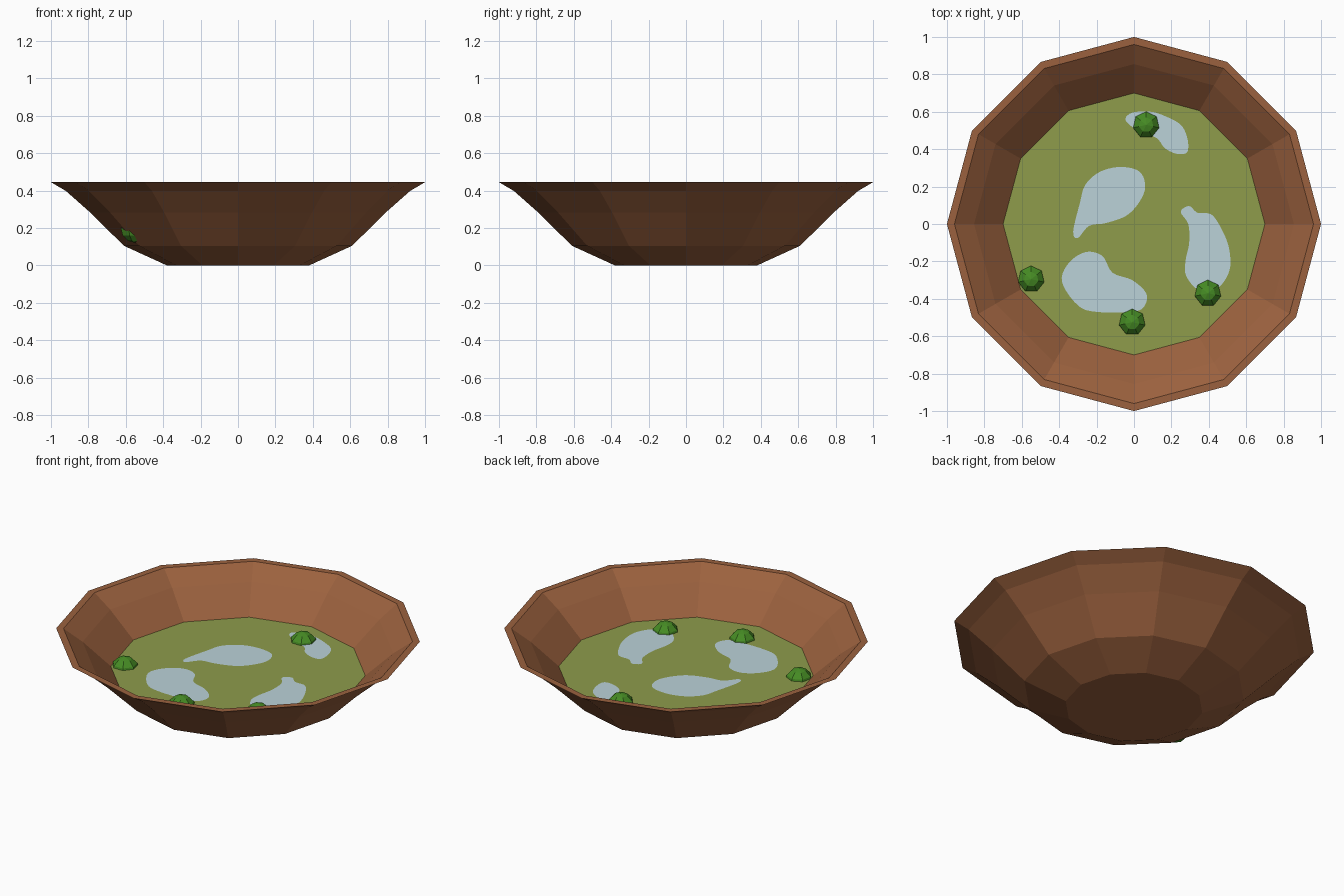
import bpy, bmesh, math
from mathutils import Matrix

if "Cube" in bpy.data.objects:
    bpy.data.objects.remove(bpy.data.objects["Cube"])

SIDES = 12
SOUP_Z = 0.228


def material(name, r, g, b):
    lin = [((c / 255 + 0.055) / 1.055) ** 2.4 for c in (r, g, b)]
    m = bpy.data.materials.new(name)
    m.diffuse_color = (*lin, 1)
    m.use_nodes = True
    m.node_tree.nodes["Principled BSDF"].inputs["Base Color"].default_value = m.diffuse_color
    return m


CLAY = material("brown clay", 155, 97, 62)
SOUP = material("olive soup", 142, 156, 75)
CREAM = material("pale blue cream", 187, 210, 217)
GREEN = material("leaf green", 70, 140, 36)


def add_object(name, bm, mat):
    mesh = bpy.data.meshes.new(name)
    bm.to_mesh(mesh)
    bm.free()
    mesh.materials.append(mat)
    obj = bpy.data.objects.new(name, mesh)
    bpy.context.collection.objects.link(obj)
    return obj


def ring(bm, r, z):
    return [bm.verts.new((r * math.cos(2 * math.pi * i / SIDES),
                          r * math.sin(2 * math.pi * i / SIDES), z))
            for i in range(SIDES)]


# Bowl: outer wall, flat rim, inner wall down to the soup
profile = [(0.38, 0), (0.61, 0.105), (0.79, 0.283), (0.92, 0.398), (1.0, 0.445),
           (0.96, 0.445), (0.855, 0.37), (0.70, SOUP_Z)]
bm = bmesh.new()
rings = [ring(bm, r, z) for r, z in profile]
for a, b in zip(rings, rings[1:]):
    for i in range(SIDES):
        j = (i + 1) % SIDES
        bm.faces.new((a[i], a[j], b[j], b[i]))
bm.faces.new(rings[0][::-1])
add_object("bowl", bm, CLAY)

# Soup surface
bm = bmesh.new()
bm.faces.new(ring(bm, 0.70, SOUP_Z))
add_object("soup", bm, SOUP)


# Cream swirls: smooth closed outlines laid just above the soup
def swirl(name, pts, steps=5):
    bm = bmesh.new()
    n = len(pts)
    verts = []
    for i in range(n):
        p0, p1, p2, p3 = (pts[(i + k) % n] for k in (-1, 0, 1, 2))
        for s in range(steps):
            t = s / steps
            x, y = (0.5 * (2 * b + (c - a) * t + (2 * a - 5 * b + 4 * c - d) * t * t
                           + (3 * b - a - 3 * c + d) * t ** 3)
                    for a, b, c, d in zip(p0, p1, p2, p3))
            verts.append(bm.verts.new((x, y, SOUP_Z + 0.002)))
    face = bm.faces.new(verts)
    face.normal_update()
    if face.normal.z < 0:
        face.normal_flip()
    bmesh.ops.triangulate(bm, faces=[face])
    add_object(name, bm, CREAM)


swirl("cream_swirl_middle", [(.06, .20), (.03, .28), (-.07, .305), (-.18, .28), (-.26, .21),
                             (-.29, .11), (-.325, -.04), (-.30, -.075), (-.24, -.01),
                             (-.15, .005), (-.04, .045), (.03, .12)])
swirl("cream_swirl_front", [(-.385, -.31), (-.35, -.21), (-.26, -.15), (-.17, -.17), (-.115, -.26),
                            (-.01, -.30), (.065, -.37), (.055, -.44), (-.01, -.47),
                            (-.20, -.47), (-.30, -.435)])
swirl("cream_swirl_right", [(.25, .065), (.295, .096), (.34, .06), (.415, .05), (.475, -.04),
                            (.51, -.14), (.51, -.25), (.45, -.34), (.35, -.355),
                            (.28, -.28), (.275, -.20), (.295, -.10), (.29, 0)])
swirl("cream_swirl_back", [(-.045, .555), (-.01, .595), (.09, .60), (.17, .575), (.25, .53),
                           (.285, .46), (.285, .385), (.23, .375), (.165, .405),
                           (.12, .46), (.02, .50)])

# Green sprouts: low-poly balls half sunk in the soup
for i, (x, y) in enumerate([(0.065, 0.53), (-0.55, -0.295), (0.395, -0.37), (-0.01, -0.525)]):
    bm = bmesh.new()
    bmesh.ops.create_uvsphere(bm, u_segments=7, v_segments=6, radius=0.079,
                              matrix=Matrix.Translation((x, y, 0.2)))
    add_object(f"green_sprout_{i + 1}", bm, GREEN)
